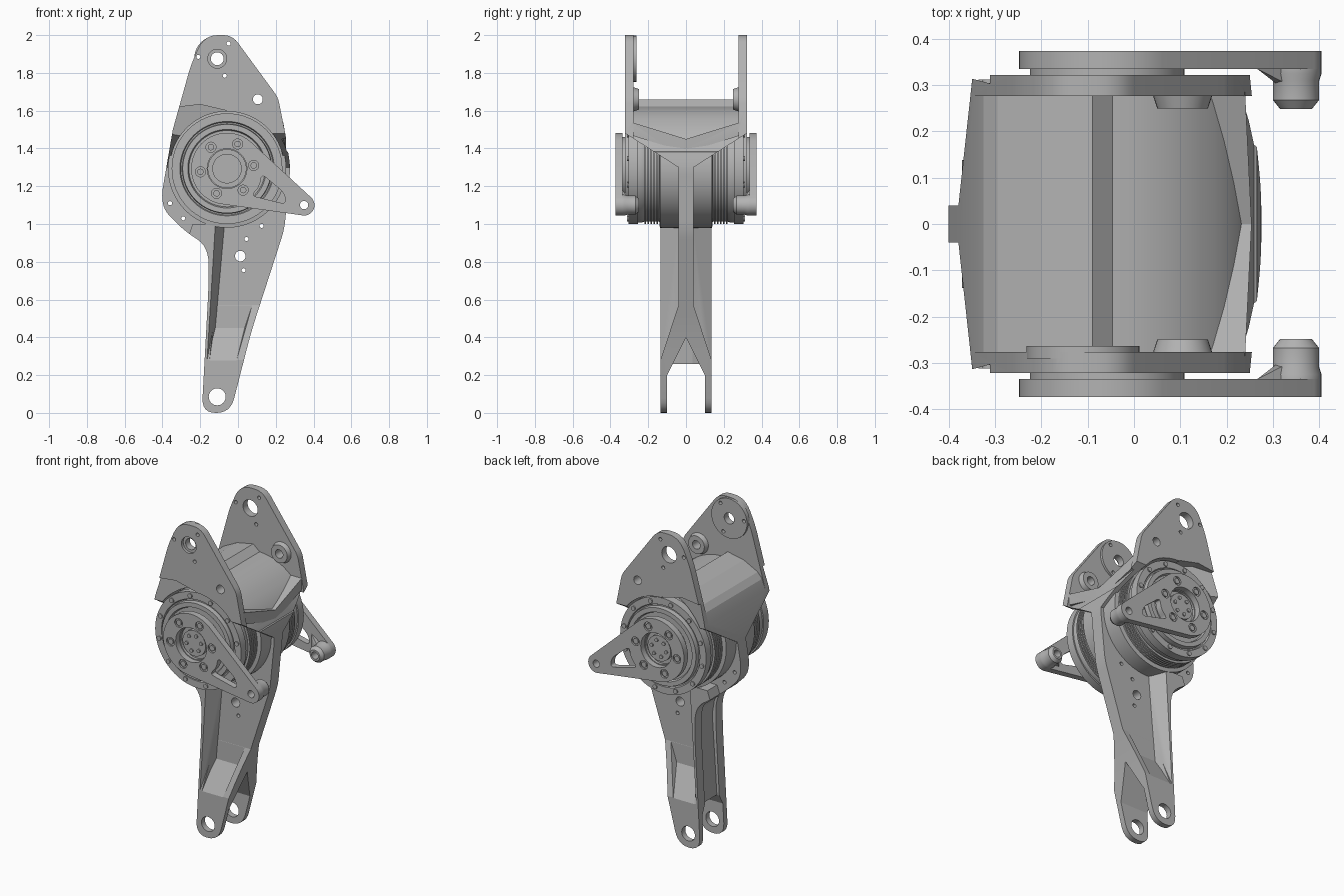
import bpy, bmesh, math
from mathutils import Vector, Matrix

cube = bpy.data.objects.get("Cube")
if cube:
    bpy.data.objects.remove(cube)

grey = bpy.data.materials.new("machined_grey")
grey.use_nodes = True
COLOUR = (0.45, 0.45, 0.45, 1)
grey.diffuse_color = COLOUR
grey.node_tree.nodes["Principled BSDF"].inputs["Base Color"].default_value = COLOUR

HUB = (-0.058, 1.293)
TIP = (0.35, 1.10)
PIVOT = (-0.11, 1.875)
EYE = (0.105, 1.66)
FOOT = (-0.11, 0.085)


def make(name, bm):
    bmesh.ops.recalc_face_normals(bm, faces=bm.faces)
    mesh = bpy.data.meshes.new(name)
    bm.to_mesh(mesh)
    bm.free()
    mesh.materials.append(grey)
    ob = bpy.data.objects.new(name, mesh)
    bpy.context.collection.objects.link(ob)
    return ob


def rounded(corners, n=6):
    """Fillet each (x, z, size) corner with a short curve."""
    out = []
    for i, (x, z, size) in enumerate(corners):
        p = Vector((x, z))
        if not size:
            out.append(p)
            continue
        ends = []
        for q in (corners[i - 1], corners[(i + 1) % len(corners)]):
            d = Vector(q[:2]) - p
            ends.append(p + d.normalized() * min(size, d.length * 0.49))
        for k in range(n + 1):
            t = k / n
            out.append(ends[0] * (1 - t) ** 2 + p * 2 * t * (1 - t) + ends[1] * t * t)
    return out


def prism(name, pts, a, b, along="y"):
    """Extrude an outline along y (outline in x, z) or x (outline in y, z)."""
    bm = bmesh.new()
    place = (lambda p, d: (p[0], d, p[1])) if along == "y" else (lambda p, d: (d, p[0], p[1]))
    face = bm.faces.new([bm.verts.new(place(p, a)) for p in pts])
    ext = bmesh.ops.extrude_face_region(bm, geom=[face])
    shift = (0, b - a, 0) if along == "y" else (b - a, 0, 0)
    bmesh.ops.translate(bm, vec=shift, verts=[v for v in ext["geom"] if isinstance(v, bmesh.types.BMVert)])
    return make(name, bm)


def circle(c, r, n=40):
    return [(c[0] + r * math.cos(math.tau * k / n), c[1] + r * math.sin(math.tau * k / n)) for k in range(n)]


def disc(name, c, r, a, b, n=40):
    return prism(name, circle(c, r, n), a, b)


def hull(name, pts):
    bm = bmesh.new()
    for p in pts:
        bm.verts.new(p)
    res = bmesh.ops.convex_hull(bm, input=bm.verts)
    bmesh.ops.delete(bm, geom=list({g for g in res["geom_interior"] + res["geom_unused"]
                                    if isinstance(g, bmesh.types.BMVert)}), context="VERTS")
    bmesh.ops.dissolve_limit(bm, angle_limit=0.01, verts=bm.verts, edges=bm.edges)
    return make(name, bm)


def revolve(name, c, profile, side, n=64):
    """Turn a (radius, depth) profile about a y axis through c."""
    bm = bmesh.new()
    vs = [bm.verts.new((c[0] + r, side * y, c[1])) for r, y in profile]
    es = [bm.edges.new(pair) for pair in zip(vs, vs[1:])]
    bmesh.ops.spin(bm, geom=vs + es, cent=(c[0], 0, c[1]), axis=(0, 1, 0), angle=math.tau, steps=n)
    bmesh.ops.remove_doubles(bm, verts=bm.verts, dist=0.0002)
    return make(name, bm)


def boolean(ob, other, op="DIFFERENCE"):
    mod = ob.modifiers.new("cut", "BOOLEAN")
    mod.operation, mod.object, mod.solver = op, other, "EXACT"
    bpy.context.view_layer.update()
    mesh = bpy.data.meshes.new_from_object(ob.evaluated_get(bpy.context.evaluated_depsgraph_get()))
    ob.modifiers.clear()
    ob.data = mesh
    bpy.data.objects.remove(other)


def smooth(ob, angle=30):
    bpy.ops.object.select_all(action="DESELECT")
    ob.select_set(True)
    bpy.context.view_layer.objects.active = ob
    bpy.ops.object.shade_smooth_by_angle(angle=math.radians(angle))


# Frame: side outline crossed with the forked front section
OUTLINE = rounded([
    (-0.192, 0, 0.08), (-0.04, 0, 0.08), (0.07, 0.43, 0.1), (0.245, 0.97, 0.05), (0.278, 1.3, 0.05),
    (0.25, 1.48, 0), (0.212, 1.67, 0.03), (-0.03, 2.0, 0.05), (-0.18, 2.0, 0.09), (-0.25, 1.84, 0.05),
    (-0.345, 1.5, 0), (-0.405, 1.15, 0.05), (-0.39, 1.07, 0.05), (-0.28, 0.96, 0.07),
    (-0.155, 0.88, 0.12), (-0.155, 0.68, 0.1)])
half = [(0.1, 0.2), (0.1, -0.1), (0.135, -0.1), (0.135, 0.28), (0.04, 0.57), (0.04, 1.3),
        (0.322, 1.48), (0.322, 2.1)]
section = [(0, 0.4)] + half + [(-y, z) for y, z in reversed(half)]
frame = prism("leg_frame", OUTLINE, -0.33, 0.33)
boolean(frame, prism("section", section, -0.6, 0.6, "x"), "INTERSECT")

# Scooped recess above each foot, leaving a sloped rib along the front edge
for s in (-1, 1):
    boolean(frame, hull("scoop", [(x, s * y, z) for x, y, z in (
        (-0.127, 0.0405, 0.45), (0.035, 0.0405, 0.45), (0.075, 0.0405, 0.57), (-0.115, 0.0405, 0.57),
        (-0.155, 0.15, 0.25), (-0.015, 0.15, 0.25), (0.09, 0.15, 0.57), (-0.14, 0.15, 0.57))]))

# Thick rear flange of the shin with a channel down its back
flange = hull("rear_flange", [(x, s * y, z) for s in (-1, 1) for x, y, z in (
    (-0.5, 0.135, 0.26), (-0.165, 0.135, 0.26), (-0.135, 0.035, 0.26),
    (-0.24, 0.135, 1.0), (-0.12, 0.135, 1.0), (-0.07, 0.035, 1.0))])
boolean(flange, prism("limit", OUTLINE, -0.3, 0.3), "INTERSECT")
boolean(frame, flange, "UNION")
channel = [(-0.6, 0.2), (-0.165, 0.2), (-0.153, 0.4), (-0.13, 0.75), (-0.145, 0.84), (-0.165, 0.875), (-0.6, 0.875)]
boolean(frame, prism("channel", channel, -0.07, 0.07))

# Open pocket between the cheeks: tilted rear panel, small drop, then a floor wrapping the motors
floor = [(-0.6, 1.0), (-0.45, 1.2), (-0.325, 1.555), (-0.295, 1.59), (-0.2, 1.638), (-0.09, 1.66)]
floor += [(HUB[0] + 0.33 * math.cos(math.radians(a)), HUB[1] + 0.33 * math.sin(math.radians(a)))
          for a in range(88, 15, -6)]
floor += [(0.4, 1.3), (0.4, 2.2), (-0.6, 2.2)]
boolean(frame, prism("pocket", floor, -0.277, 0.277))

# V-shaped lip along the front of the floor, rising toward each cheek
for s in (-1, 1):
    boolean(frame, hull("lip", [(x, s * y, z - drop) for drop in (0, 0.07) for x, y, z in (
        (0.13, 0.285, 1.538), (0.24, 0.285, 1.538), (0.254, 0, 1.45), (0.2, 0, 1.45))]), "UNION")

# Clearance around the motors and a slanted relief in the rear of each cheek
for s in (-1, 1):
    boolean(frame, disc("clearance", HUB, 0.303, s * 0.136, s * 0.5, 64))
    boolean(frame, hull("relief", [(x, s * y, z) for x, y, z in (
        (-0.35, 0.314, 1.3), (-0.35, 0.314, 1.615), (-0.2, 0.273, 1.633), (-0.2, 0.5, 1.633),
        (-0.06, 0.235, 1.3), (-0.06, 0.235, 1.6), (-0.35, 0.5, 1.3), (-0.35, 0.5, 1.615),
        (-0.06, 0.5, 1.3), (-0.06, 0.5, 1.6))]))

# Bosses inside the cheeks
boolean(frame, disc("pivot_pad", PIVOT, 0.122, -0.29, -0.263), "UNION")
for s in (-1, 1):
    boolean(frame, hull("eye_boss", [(x, s * y, z) for r, y in ((0.068, 0.29), (0.055, 0.25))
                                     for x, z in circle(EYE, r, 32)]), "UNION")

# Through holes
holes = [(FOOT, 0.045), (PIVOT, 0.034), (EYE, 0.026), ((0.012, 0.83), 0.028)]
holes += [(c, 0.011) for c in ((0.03, 0.755), (0.045, 0.92), (0.125, 0.99), (-0.05, 1.955), (-0.21, 1.885),
                               (-0.07, 1.785), (-0.29, 1.03), (-0.36, 1.11))]
for c, r in holes:
    boolean(frame, disc("hole", c, r, -0.6, 0.6, 32 if r > 0.02 else 12))
boolean(frame, disc("hole", PIVOT, 0.05, 0.2, 0.6))
boolean(frame, disc("hole", PIVOT, 0.05, -0.6, -0.305))
smooth(frame, 15)

# Motor profile: core, cooling fins, end flange, seal ring, output hub
motor = [(0, 0), (0.313, 0), (0.313, 0.138), (0.28, 0.142)]
for i in range(5):
    y = 0.147 + 0.016 * i
    motor += [(0.28, y), (0.293, y), (0.293, y + 0.009), (0.28, y + 0.009)]
motor += [(0.285, 0.235), (0.285, 0.255), (0.293, 0.255), (0.293, 0.305), (0.25, 0.305), (0.245, 0.295),
          (0.238, 0.295), (0.235, 0.322), (0.208, 0.322), (0.202, 0.308), (0.167, 0.308), (0.167, 0.337),
          (0.1, 0.337), (0.1, 0.32), (0.078, 0.32), (0.078, 0.345), (0, 0.345)]


def bolts(name, radius, r, count, y0, y1, phase):
    bm = bmesh.new()
    for k in range(count):
        a = phase + math.tau * k / count
        spot = Matrix.Translation((HUB[0] + radius * math.cos(a), (y0 + y1) / 2, HUB[1] + radius * math.sin(a)))
        bmesh.ops.create_cone(bm, cap_ends=True, segments=14, radius1=r, radius2=r, depth=abs(y1 - y0),
                              matrix=spot @ Matrix.Rotation(math.pi / 2, 4, "X"))
    return make(name, bm)


for s, side in ((-1, "front"), (1, "back")):
    smooth(revolve(side + "_motor", HUB, motor, s))
    smooth(bolts(side + "_flange_bolts", 0.27, 0.014, 12, s * 0.3, s * 0.312, 0.2))
    smooth(bolts(side + "_hub_bolts", 0.05, 0.011, 6, s * 0.34, s * 0.352, 0.2))

    # Output lever: disc and arm with a bore, a window and a pin hole
    lever = hull(side + "_lever", [(x, s * y, z) for y in (0.335, 0.374)
                                   for x, z in circle(HUB, 0.19, 64) + circle(TIP, 0.055, 32)])
    boolean(lever, disc("bore", HUB, 0.105, s * 0.3, s * 0.5, 48))
    window = rounded([(0.07, 1.15, 0.03), (0.255, 1.105, 0.03), (0.245, 1.165, 0.03), (0.125, 1.265, 0.03),
                      (0.115, 1.2, 0.03)])
    boolean(lever, prism("window", window, s * 0.3, s * 0.5))
    boolean(lever, disc("pin_hole", TIP, 0.022, s * 0.3, s * 0.5, 24))
    boolean(lever, bolts("bolt_recess", 0.142, 0.027, 6, s * 0.364, s * 0.4, 0.12))
    smooth(lever)
    smooth(bolts(side + "_lever_bolts", 0.142, 0.017, 6, s * 0.36, s * 0.372, 0.12))

    # Pin boss on the inner side of the lever tip
    boss = [(0.022, 0.34), (0.055, 0.34), (0.055, 0.325), (0.05, 0.31), (0.05, 0.268), (0.034, 0.248),
            (0.022, 0.248), (0.022, 0.34)]
    smooth(revolve(side + "_lever_boss", TIP, boss, s, 32))
    # Gusset blending the boss into the arm
    smooth(hull(side + "_boss_gusset", [(x, s * y, z) for x, y, z in (
        (0.265, 0.336, 1.085), (0.265, 0.336, 1.18), (0.305, 0.305, 1.085), (0.305, 0.305, 1.125),
        (0.325, 0.336, 1.08), (0.325, 0.336, 1.14), (0.325, 0.305, 1.085), (0.325, 0.305, 1.135))]))
